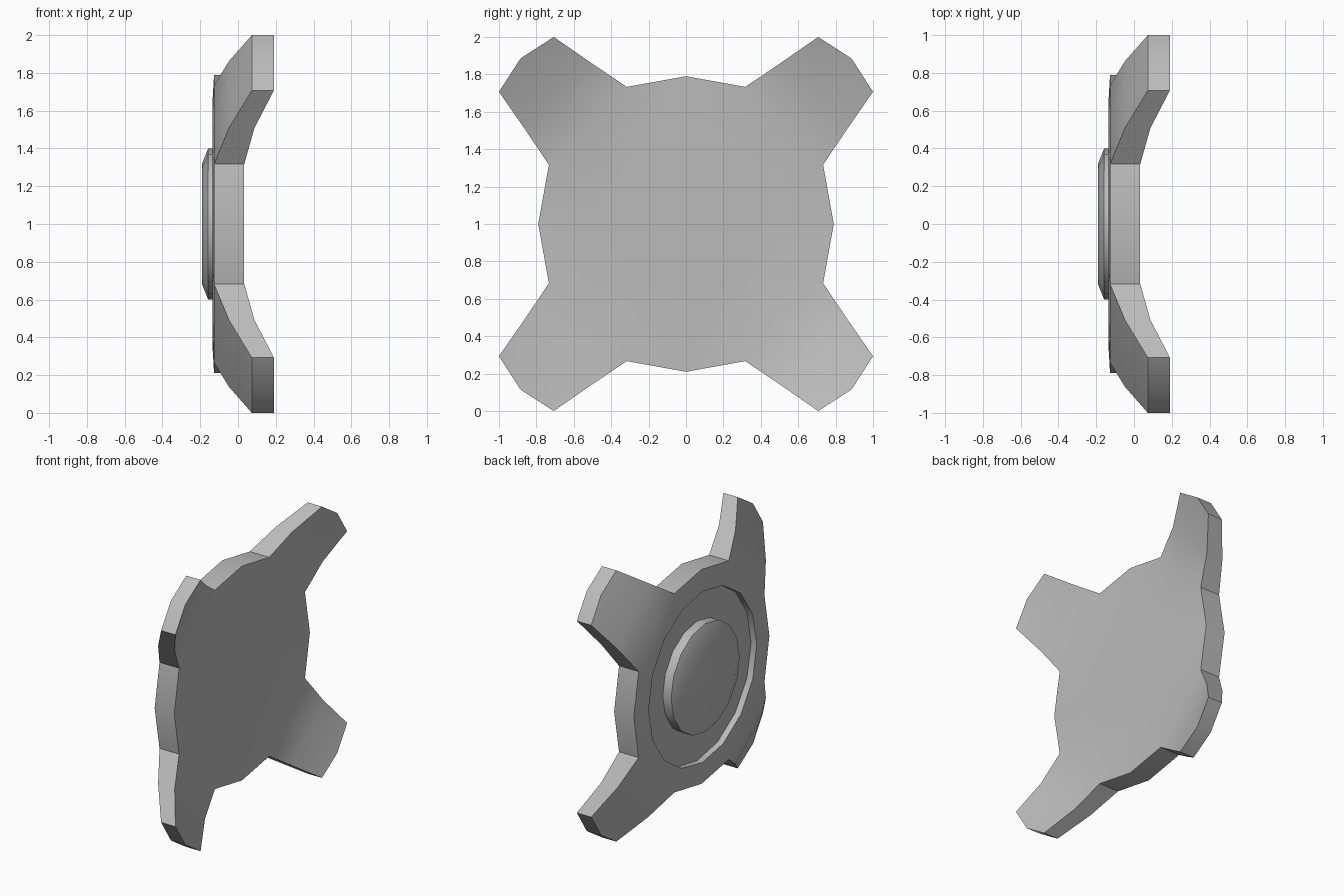
import bpy, bmesh, math
from mathutils import Vector

if "Cube" in bpy.data.objects:
    bpy.data.objects.remove(bpy.data.objects["Cube"])

grey = bpy.data.materials.new("plain grey")
grey.diffuse_color = (0.5, 0.5, 0.5, 1)
grey.use_nodes = True
grey.node_tree.nodes["Principled BSDF"].inputs["Base Color"].default_value = grey.diffuse_color


def finish(bm, name):
    bmesh.ops.remove_doubles(bm, verts=bm.verts, dist=0.0005)
    bmesh.ops.recalc_face_normals(bm, faces=bm.faces)
    me = bpy.data.meshes.new(name)
    bm.to_mesh(me)
    bm.free()
    ob = bpy.data.objects.new(name, me)
    bpy.context.collection.objects.link(ob)
    me.materials.append(grey)
    bpy.ops.object.select_all(action='DESELECT')
    ob.select_set(True)
    bpy.context.view_layer.objects.active = ob
    bpy.ops.object.shade_smooth_by_angle(angle=math.radians(30))
    return ob


def face(bm, pts):
    bm.faces.new([bm.verts.new((p[0], p[1], p[2] + 1)) for p in pts])


def turn(y, z, k):
    # quarter turns about the x axis
    for _ in range(k):
        y, z = -z, y
    return y, z


def circle(r, x):
    return [Vector((x, r * math.cos(i * math.pi / 8), r * math.sin(i * math.pi / 8)))
            for i in range(16)]


def rim(x):
    quarter = [(0.79, 0), (0.733, 0.317), (0.525, 0.525), (0.317, 0.733)]
    return [Vector((x, *turn(y, z, k))) for k in range(4) for y, z in quarter]


def bridge(bm, a, b, skip=()):
    for i in range(16):
        if i % 4 not in skip:
            j = (i + 1) % 16
            face(bm, [a[i], a[j], b[j], b[i]])


# Hub plate: flat front, back with a round recess, open where arms join
BACK, FRONT = -0.127, 0.033
bm = bmesh.new()
face(bm, circle(0.39, -0.09))
bridge(bm, circle(0.39, -0.09), circle(0.63, -0.09))
bridge(bm, circle(0.63, -0.09), circle(0.63, -0.136))
bridge(bm, circle(0.63, -0.136), rim(BACK))
bridge(bm, rim(BACK), rim(FRONT), skip=(1, 2))
bridge(bm, rim(FRONT), circle(0.4, FRONT))
face(bm, circle(0.4, FRONT))

# Four swept arms: stations of (side y, side z, centre, back x, front x)
stations = [(0.733, 0.317, 0.525, BACK, FRONT),
            (0.862, 0.508, 0.70, -0.048, 0.087),
            (1.0, 0.707, 0.885, 0.073, 0.19)]
for k in range(4):
    rows = []
    for y, z, c, xb, xf in stations:
        yz = [turn(y, z, k), turn(c, c, k), turn(z, y, k)]
        rows.append(([(xb, *p) for p in yz], [(xf, *p) for p in yz]))
    for (b0, f0), (b1, f1) in zip(rows, rows[1:]):
        for i in range(2):
            face(bm, [b0[i], b0[i + 1], b1[i + 1], b1[i]])
            face(bm, [f0[i], f0[i + 1], f1[i + 1], f1[i]])
        for i in (0, 2):
            face(bm, [b0[i], f0[i], f1[i], b1[i]])
    tb, tf = rows[-1]
    for i in range(2):
        face(bm, [tb[i], tb[i + 1], tf[i + 1], tf[i]])
finish(bm, "hub_plate")

# Raised centre disc on the back with a bevelled edge
bm = bmesh.new()
rings = [circle(0.4, -0.085), circle(0.4, -0.158), circle(0.32, -0.19)]
for a, b in zip(rings, rings[1:]):
    bridge(bm, a, b)
face(bm, rings[0])
face(bm, rings[-1])
finish(bm, "centre_disc")
